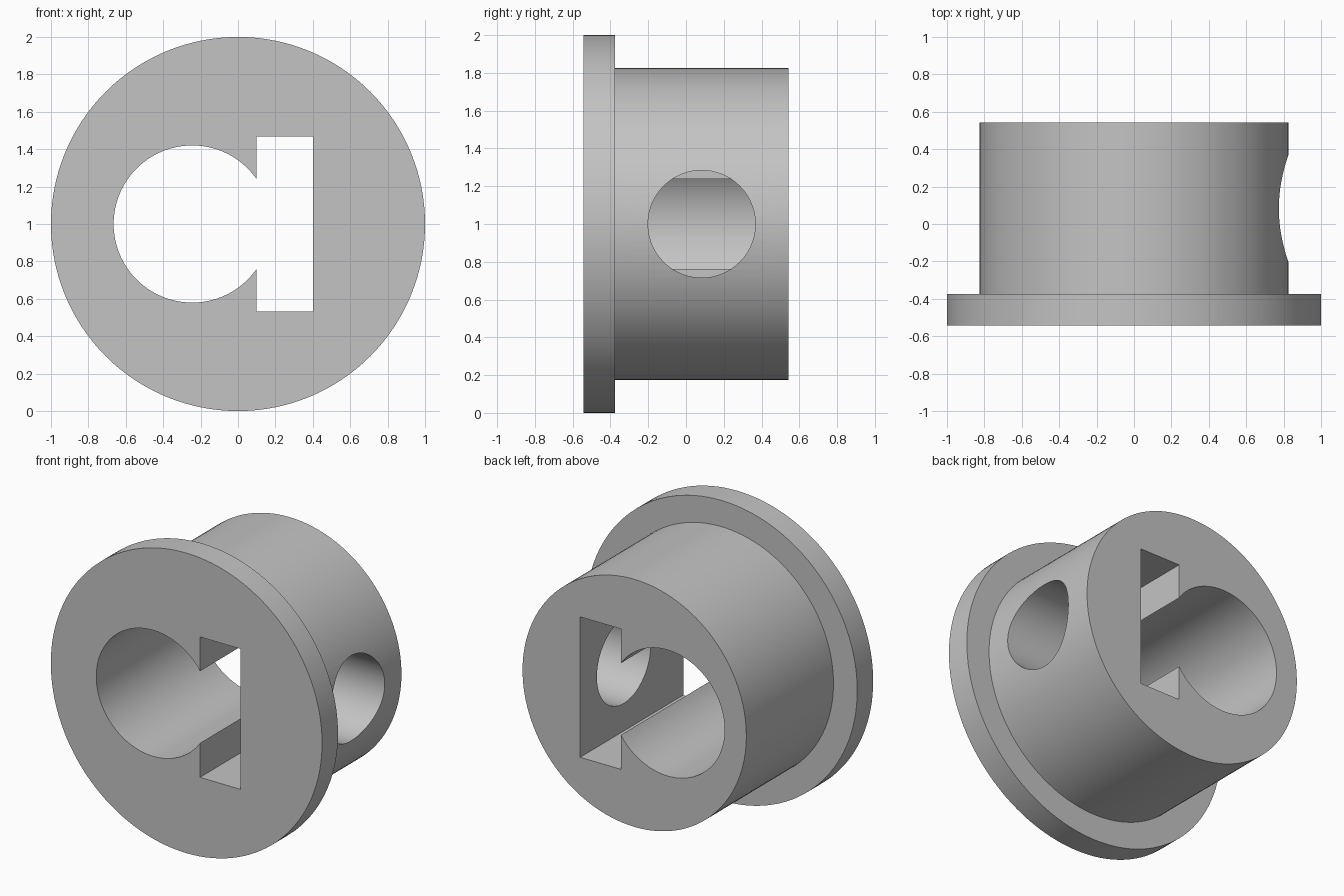
import bpy, bmesh, math
from mathutils import Matrix, Vector

cube = bpy.data.objects.get("Cube")
if cube:
    bpy.data.objects.remove(cube, do_unlink=True)

SEGMENTS = 128
FRONT, STEP, BACK = -0.543, -0.375, 0.543
FLANGE_R, BODY_R = 1.0, 0.825

grey = bpy.data.materials.new("plain grey")
grey.use_nodes = True
grey.diffuse_color = (0.55, 0.55, 0.55, 1)
grey.node_tree.nodes["Principled BSDF"].inputs["Base Color"].default_value = grey.diffuse_color


def finish(name, bm):
    bmesh.ops.recalc_face_normals(bm, faces=bm.faces)
    mesh = bpy.data.meshes.new(name)
    bm.to_mesh(mesh)
    bm.free()
    mesh.materials.append(grey)
    obj = bpy.data.objects.new(name, mesh)
    bpy.context.collection.objects.link(obj)
    return obj


def turned(name, profile):
    """Solid turned about the y axis from (radius, y) points, with flat ends."""
    bm = bmesh.new()
    angles = [math.tau * i / SEGMENTS for i in range(SEGMENTS)]
    rings = [[bm.verts.new((r * math.cos(a), y, 1 + r * math.sin(a))) for a in angles]
             for r, y in profile]
    for a, b in zip(rings, rings[1:]):
        for i in range(SEGMENTS):
            j = (i + 1) % SEGMENTS
            bm.faces.new((a[i], a[j], b[j], b[i]))
    bm.faces.new(rings[0])
    bm.faces.new(rings[-1])
    return finish(name, bm)


def round_cutter(name, radius, length, centre, turn):
    bm = bmesh.new()
    bmesh.ops.create_cone(bm, cap_ends=True, segments=SEGMENTS, radius1=radius,
                          radius2=radius, depth=length,
                          matrix=Matrix.Translation(centre) @ turn)
    return finish(name, bm)


def box_cutter(name, size, centre):
    bm = bmesh.new()
    bmesh.ops.create_cube(bm, size=1, matrix=Matrix.Translation(centre)
                          @ Matrix.Diagonal(Vector(size).to_4d()))
    return finish(name, bm)


# Flanged bushing body
body = turned("flanged_bushing", [(FLANGE_R, FRONT), (FLANGE_R, STEP),
                                  (BODY_R, STEP), (BODY_R, BACK)])

# Off-centre bore, nut slot, and side screw hole that opens into the slot
cutters = [
    round_cutter("bore_cutter", 0.42, 2, (-0.245, 0, 1), Matrix.Rotation(math.pi / 2, 4, "X")),
    box_cutter("slot_cutter", (0.3, 2.2, 0.936), (0.25, 0, 1)),
    round_cutter("screw_hole_cutter", 0.284, 1, (0.75, 0.083, 1), Matrix.Rotation(math.pi / 2, 4, "Y")),
]
for cutter in cutters:
    mod = body.modifiers.new(cutter.name, "BOOLEAN")
    mod.operation = "DIFFERENCE"
    mod.solver = "EXACT"
    mod.object = cutter
    cutter.hide_render = True

# Bake the cuts, then discard the cutters
bpy.context.view_layer.update()
cut_mesh = bpy.data.meshes.new_from_object(
    body.evaluated_get(bpy.context.evaluated_depsgraph_get()))
body.modifiers.clear()
body.data = cut_mesh
for cutter in cutters:
    bpy.data.objects.remove(cutter, do_unlink=True)

# Smooth round walls with crisp rims
bpy.ops.object.select_all(action="DESELECT")
body.select_set(True)
bpy.context.view_layer.objects.active = body
bpy.ops.object.shade_smooth_by_angle(angle=math.radians(30))
